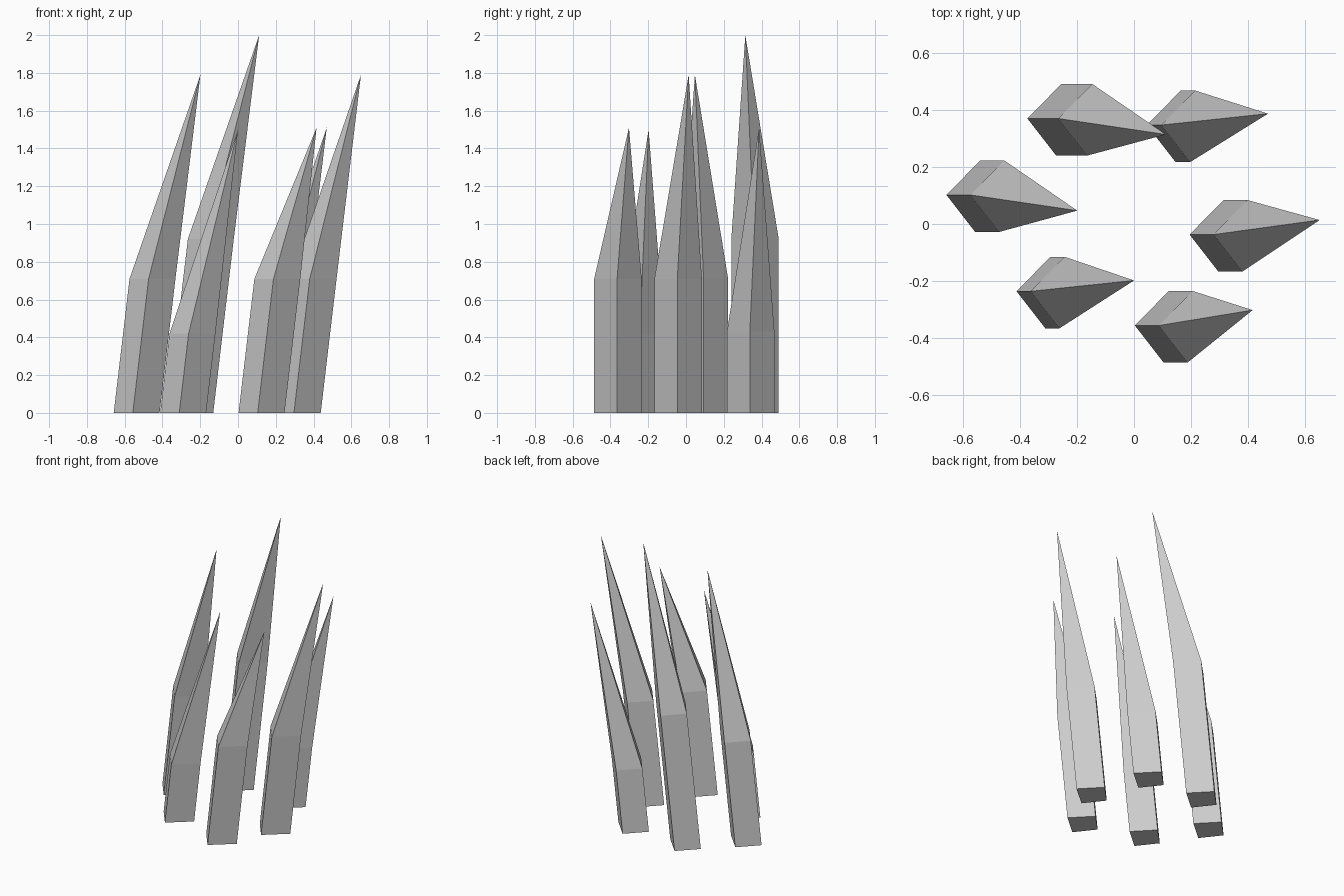
import bpy, bmesh

if "Cube" in bpy.data.objects:
    bpy.data.objects.remove(bpy.data.objects["Cube"])

# four-sided footprint shared by all spikes, relative to its left corner
FOOT = [(0, 0), (0.101, -0.130), (0.243, -0.009), (0.119, 0.121)]
LEAN = 0.118  # sideways lean of the shaft per unit of height


def spike(name, left, shoulder, tip):
    """Leaning shaft up to the shoulder height, then a long point to the tip."""
    bm = bmesh.new()
    x0, y0 = left
    base = [bm.verts.new((x0 + x, y0 + y, 0)) for x, y in FOOT]
    ring = [bm.verts.new((x0 + x + LEAN * shoulder, y0 + y, shoulder)) for x, y in FOOT]
    apex = bm.verts.new(tip)
    bm.faces.new(base[::-1])
    for i in range(4):
        j = (i + 1) % 4
        bm.faces.new((base[i], base[j], ring[j], ring[i]))
        bm.faces.new((ring[i], ring[j], apex))
    bmesh.ops.recalc_face_normals(bm, faces=bm.faces)
    mesh = bpy.data.meshes.new(name)
    bm.to_mesh(mesh)
    bm.free()
    bpy.context.collection.objects.link(bpy.data.objects.new(name, mesh))


# tall spike at the back
spike("spike_tall", (-0.374, 0.370), 0.92, (0.112, 0.314, 2.0))
# medium spikes
spike("spike_left", (-0.658, 0.102), 0.71, (-0.199, 0.047, 1.79))
spike("spike_right", (0.195, -0.037), 0.71, (0.651, 0.014, 1.79))
spike("spike_front_right", (0.003, -0.356), 0.71, (0.416, -0.302, 1.51))
# spikes with a low shoulder
spike("spike_front_left", (-0.412, -0.236), 0.42, (0.0, -0.198, 1.50))
spike("spike_back_right", (0.045, 0.347), 0.43, (0.470, 0.387, 1.51))
